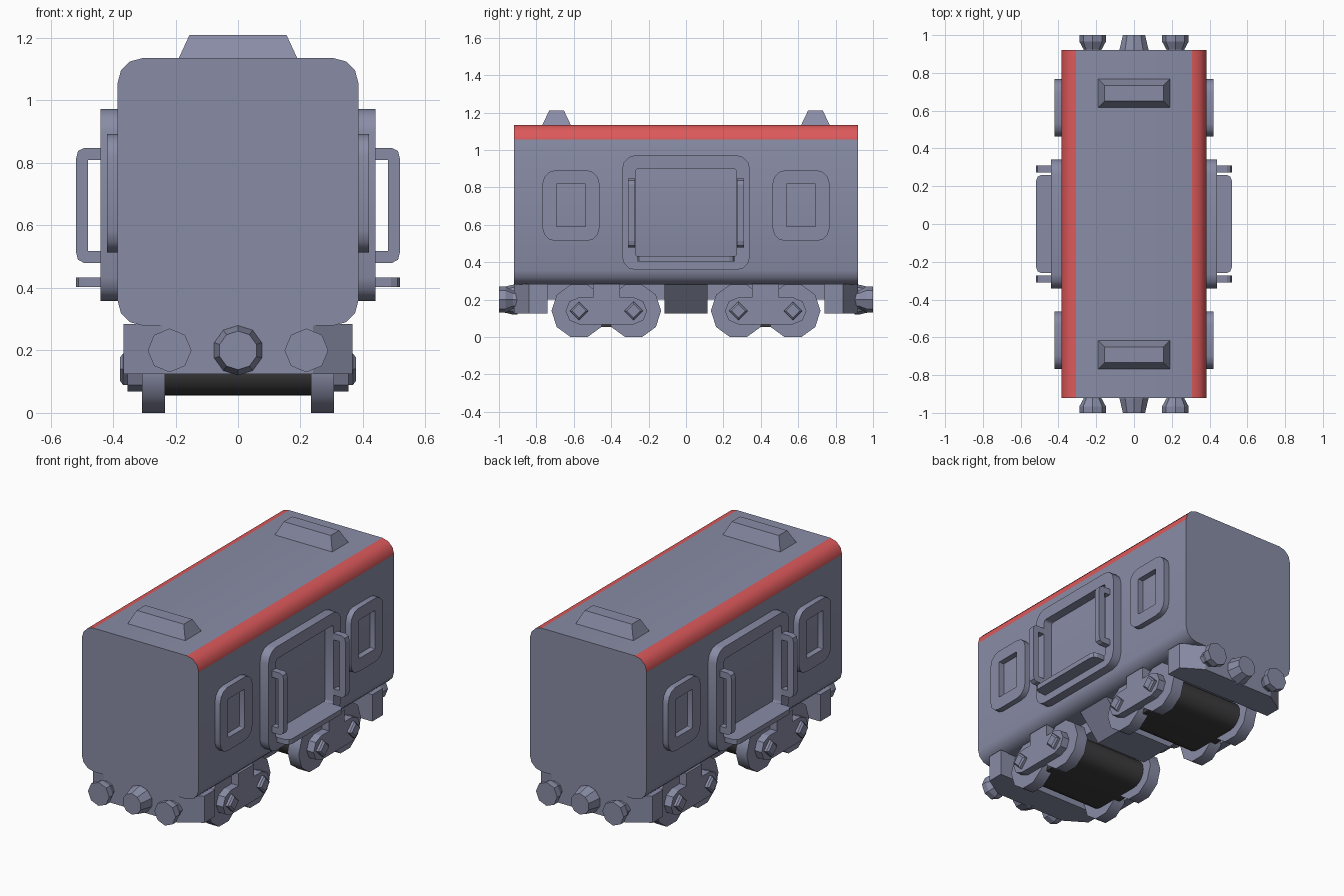
import bpy, bmesh, math
from math import sin, cos, pi, radians

if "Cube" in bpy.data.objects:
    bpy.data.objects.remove(bpy.data.objects["Cube"])


def material(name, col):
    m = bpy.data.materials.new(name)
    m.diffuse_color = (*col, 1)
    m.use_nodes = True
    m.node_tree.nodes["Principled BSDF"].inputs["Base Color"].default_value = m.diffuse_color
    return m


GREY = material("blue_grey", (0.25, 0.265, 0.38))
RED = material("red", (0.72, 0.10, 0.105))
DARK = material("dark_grey", (0.045, 0.045, 0.048))


def loft(name, loops, mats=(GREY,), ring=False, smooth=0, rule=None):
    """Skin equal-length loops; cap the ends, or close into a ring."""
    bm = bmesh.new()
    vs = [[bm.verts.new(p) for p in lp] for lp in loops]
    n = len(vs[0])
    pairs = list(zip(vs, vs[1:])) + ([(vs[-1], vs[0])] if ring else [])
    for a, b in pairs:
        for i in range(n):
            j = (i + 1) % n
            bm.faces.new((a[i], a[j], b[j], b[i]))
    if not ring:
        bm.faces.new(vs[0])
        bm.faces.new(vs[-1])
    bmesh.ops.recalc_face_normals(bm, faces=bm.faces)
    if rule:
        for f in bm.faces:
            f.material_index = rule(f)
    me = bpy.data.meshes.new(name)
    bm.to_mesh(me)
    bm.free()
    for m in mats:
        me.materials.append(m)
    ob = bpy.data.objects.new(name, me)
    bpy.context.collection.objects.link(ob)
    if smooth:
        bpy.ops.object.select_all(action='DESELECT')
        ob.select_set(True)
        bpy.context.view_layer.objects.active = ob
        bpy.ops.object.shade_smooth_by_angle(angle=radians(smooth))
    return ob


# place a 2D outline on a plane
def at_x(pts, x): return [(x, a, b) for a, b in pts]
def at_y(pts, y): return [(a, y, b) for a, b in pts]
def at_z(pts, z): return [(a, b, z) for a, b in pts]


def ngon(n, r, cx, cy, start=0):
    return [(cx + r * cos(start + 2 * pi * i / n), cy + r * sin(start + 2 * pi * i / n)) for i in range(n)]


def round_rect(x0, x1, y0, y1, r, seg=3):
    pts = []
    for k, (cx, cy) in enumerate([(x1 - r, y1 - r), (x0 + r, y1 - r), (x0 + r, y0 + r), (x1 - r, y0 + r)]):
        for i in range(seg + 1):
            a = pi / 2 * (k + i / seg)
            pts.append((cx + r * cos(a), cy + r * sin(a)))
    return pts


def stadium(yc, h, r, seg, bump=()):
    pts = [(yc + h + r * cos(a), 0.14 + r * sin(a)) for a in (-pi / 2 + pi * i / seg for i in range(seg + 1))]
    pts += [(yc + y, z) for y, z in bump]
    pts += [(yc - h + r * cos(a), 0.14 + r * sin(a)) for a in (pi / 2 + pi * i / seg for i in range(seg + 1))]
    return pts


# body with red upper chamfers
body = round_rect(-0.385, 0.385, 0.28, 1.135, 0.078)
loft("body", [at_y(body, -0.92), at_y(body, 0.92)], (GREY, RED), smooth=40,
     rule=lambda f: int(f.calc_center_median().z > 1.05 and 0.1 < f.normal.z < 0.99))

# chassis and slanted centre tank
loft("chassis", [at_z([(-0.2, -0.78), (0.2, -0.78), (0.2, 0.78), (-0.2, 0.78)], z) for z in (0.2, 0.3)])
tank = [(-0.31, 0.29), (0.31, 0.29), (0.17, 0.125), (-0.17, 0.125)]
loft("centre_tank", [at_y(tank, -0.115), at_y(tank, 0.115)])


def frame(name, s, outer, inner, x):
    loft(name, [at_x(outer, s * 0.37), at_x(outer, s * x), at_x(inner, s * x), at_x(inner, s * 0.37)],
         ring=True, smooth=35)


for s in (-1, 1):
    # windows, door frame, handles and step on each side
    for e in (-1, 1):
        c = e * 0.615
        frame("window_frame", s, round_rect(c - 0.152, c + 0.152, 0.513, 0.892, 0.07),
              round_rect(c - 0.077, c + 0.077, 0.59, 0.82, 0.004), 0.42)
        h = [(0.43, 0.848), (0.493, 0.848), (0.512, 0.838), (0.518, 0.815), (0.518, 0.513), (0.512, 0.49),
             (0.493, 0.48), (0.43, 0.48), (0.43, 0.518), (0.48, 0.518), (0.48, 0.81), (0.43, 0.81)]
        h = [(s * x, z) for x, z in h]
        loft("door_handle", [at_y(h, e * 0.272), at_y(h, e * 0.31)])
    frame("door_frame", s, round_rect(-0.342, 0.342, 0.358, 0.973, 0.075),
          round_rect(-0.27, 0.27, 0.43, 0.90, 0.015), 0.44)
    st = [(0.385, -0.26), (0.49, -0.26), (0.51, -0.25), (0.518, -0.23),
          (0.518, 0.23), (0.51, 0.25), (0.49, 0.26), (0.385, 0.26)]
    st = [(s * x, y) for x, y in st]
    loft("door_step", [at_z(st, 0.403), at_z(st, 0.433)])

for e in (-1, 1):
    # roof vent
    c = e * 0.692
    loft("roof_vent", [at_z([(-w, c - d), (w, c - d), (w, c + d), (-w, c + d)], z)
                       for w, d, z in ((0.192, 0.078, 1.13), (0.155, 0.04, 1.21))])
    # buffer beam, buffers and coupling
    beam = [(-0.367, 0.74), (0.367, 0.74), (0.367, 0.84), (0.24, 0.92), (-0.24, 0.92), (-0.367, 0.84)]
    beam = [(x, e * y) for x, y in beam]
    loft("buffer_beam", [at_z(beam, 0.125), at_z(beam, 0.285)])
    for x in (-0.219, 0.219):
        loft("buffer", [at_y(ngon(8, r, x, 0.2), e * y) for r, y in ((0.048, 0.9), (0.048, 0.925), (0.07, 0.965), (0.07, 1.0))])
    loft("coupling", [at_y(ngon(10, r, 0, 0.2, pi / 2), e * y) for r, y in ((0.08, 0.9), (0.08, 0.925), (0.062, 1.0))])

    # bogie: dark core, wheels, side plates and axle caps
    c = e * 0.426
    core = stadium(c, 0.146, 0.085, 10)
    loft("bogie_core", [at_x(core, -0.27), at_x(core, 0.27)], (DARK,), smooth=40)
    for s in (-1, 1):
        for y in (c - 0.146, c + 0.146):
            wheel = ngon(10, 0.147, y, 0.14)
            loft("wheel", [at_x(wheel, s * 0.233), at_x(wheel, s * 0.307)], smooth=40)
            loft("axle_cap", [at_x(ngon(4, r, y, 0.14), s * x)
                              for r, x in ((0.05, 0.34), (0.05, 0.368), (0.037, 0.378))])
        plate = stadium(c, 0.146, 0.072, 4, [(0.072, 0.212), (0.072, 0.285), (-0.072, 0.285), (-0.072, 0.212)])
        loft("bogie_plate", [at_x(plate, s * 0.3), at_x(plate, s * 0.353)])
